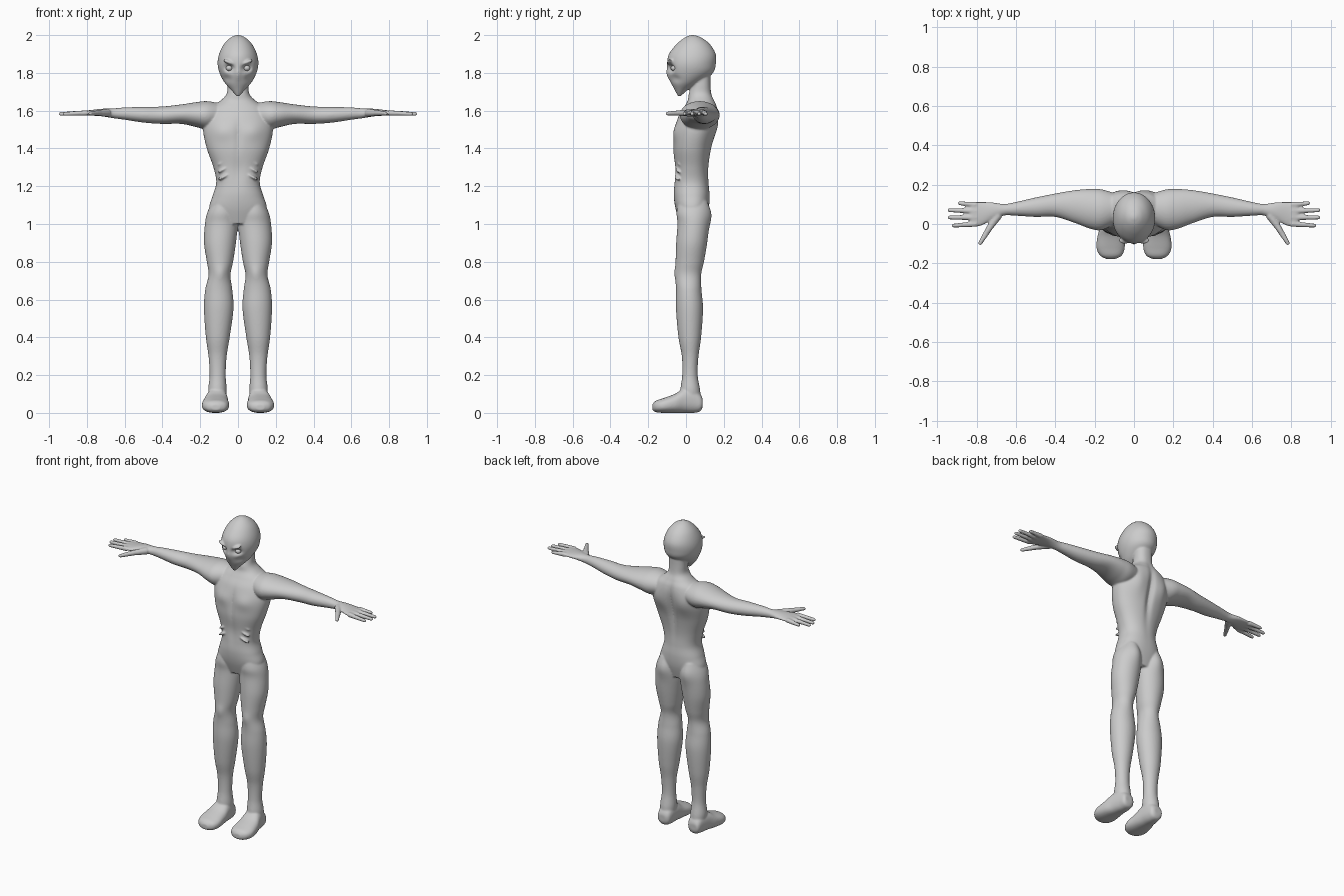
import bpy, bmesh, math
from mathutils import Vector, Matrix

cube = bpy.data.objects.get("Cube")
if cube:
    bpy.data.objects.remove(cube)


def make_material(name, colour):
    mat = bpy.data.materials.new(name)
    mat.use_nodes = True
    mat.diffuse_color = colour
    mat.node_tree.nodes["Principled BSDF"].inputs["Base Color"].default_value = colour
    return mat


def spline(rows, steps):
    """Pass a smooth curve through the rows of a section list."""
    out = []
    for i in range(len(rows) - 1):
        quad = [rows[max(i - 1, 0)], rows[i], rows[i + 1], rows[min(i + 2, len(rows) - 1)]]
        for k in range(steps):
            t = k / steps
            out.append([b + t * (c - a) / 2 + t * t * (a - 2.5 * b + 2 * c - d / 2)
                        + t ** 3 * (1.5 * (b - c) + (d - a) / 2)
                        for a, b, c, d in zip(*quad)])
    return out + [list(rows[-1])]


def loft(bm, axis, rows, side=1, power=1.0, segments=48, steps=8):
    """Skin rounded sections (position, low u, high u, low v, high v) along an axis."""
    def rounded(value):
        return math.copysign(abs(value) ** power, value)

    rings = []
    for pos, u0, u1, v0, v1 in spline(rows, steps):
        ring = []
        for k in range(segments):
            a = math.tau * k / segments
            u = (u0 + u1) / 2 + (u1 - u0) / 2 * rounded(math.cos(a))
            v = (v0 + v1) / 2 + (v1 - v0) / 2 * rounded(math.sin(a))
            p = {"x": (pos, u, v), "y": (u, pos, v), "z": (u, v, pos)}[axis]
            ring.append(bm.verts.new((p[0] * side, p[1], p[2])))
        rings.append(ring)
    for low, high in zip(rings, rings[1:]):
        for k in range(segments):
            n = (k + 1) % segments
            bm.faces.new((low[k], low[n], high[n], high[k]))
    bm.faces.new(rings[0])
    bm.faces.new(rings[-1])
    return [v for ring in rings for v in ring]


def sculpt(verts, centre, size, push):
    """Push the surface softly around a point, the same on both sides."""
    for v in verts:
        d = [(abs(v.co.x) - centre[0]) / size[0], (v.co.y - centre[1]) / size[1],
             (v.co.z - centre[2]) / size[2]]
        v.co.y += push * math.exp(-sum(q * q for q in d))


def ellipsoid(bm, centre, size, tilt=0):
    matrix = (Matrix.Translation(centre) @ Matrix.Rotation(tilt, 4, "Y")
              @ Matrix.Diagonal((*size, 1)))
    bmesh.ops.create_uvsphere(bm, u_segments=24, v_segments=16, radius=1, matrix=matrix)


def digit(bm, start, end, r0, r1):
    """Tapered finger with a round tip."""
    a, b = Vector(start), Vector(end)
    turn = (b - a).to_track_quat("Z", "Y").to_matrix().to_4x4()
    bmesh.ops.create_cone(bm, cap_ends=True, segments=16, radius1=r0, radius2=r1,
                          depth=(b - a).length, matrix=Matrix.Translation((a + b) / 2) @ turn)
    ellipsoid(bm, b, (r1, r1, r1))


def finish(bm, name, mat):
    bmesh.ops.recalc_face_normals(bm, faces=bm.faces)
    mesh = bpy.data.meshes.new(name)
    bm.to_mesh(mesh)
    bm.free()
    mesh.materials.append(mat)
    for p in mesh.polygons:
        p.use_smooth = True
    obj = bpy.data.objects.new(name, mesh)
    bpy.context.collection.objects.link(obj)
    return obj


skin = make_material("pale grey skin", (0.6, 0.6, 0.6, 1))
bm = bmesh.new()

# Torso and neck: height, half width, front, back
torso_rows = [(1, .12, -.03, .1), (1.08, .152, -.055, .12), (1.15, .134, -.065, .125),
              (1.22, .115, -.063, .12), (1.3, .13, -.06, .12), (1.4, .165, -.068, .135),
              (1.5, .185, -.058, .16), (1.57, .17, -.04, .17), (1.62, .14, -.01, .165),
              (1.655, .09, .01, .15), (1.69, .06, .015, .135), (1.74, .055, .03, .13),
              (1.8, .055, .03, .13)]
torso = loft(bm, "z", [(z, -w, w, f, b) for z, w, f, b in torso_rows], power=.9, segments=96)
sculpt(torso, (0, .17, 1.45), (.02, .06, .16), -.02)     # spine groove
sculpt(torso, (.09, .15, 1.52), (.05, .06, .07), .012)   # shoulder blades
sculpt(torso, (.08, -.06, 1.49), (.06, .06, .045), -.012)  # chest
sculpt(torso, (0, -.06, 1.45), (.015, .06, .1), .007)    # breastbone
sculpt(torso, (0, -.06, 1.27), (.03, .05, .07), .006)    # belly hollow

# Head: height, half width, front, back
head_rows = [(1.675, .006, -.042, -.028), (1.71, .037, -.06, .01), (1.75, .072, -.08, .08),
             (1.8, .098, -.097, .143), (1.85, .108, -.1, .158), (1.9, .1, -.09, .157),
             (1.95, .076, -.052, .128), (1.985, .042, -.01, .085), (2, .01, .025, .045)]
head = loft(bm, "z", [(z, -w, w, f, b) for z, w, f, b in head_rows], segments=96)
sculpt(head, (.046, -.09, 1.825), (.024, .05, .018), .03)   # eye sockets
sculpt(head, (0, -.1, 1.79), (.014, .05, .035), -.008)      # nose ridge
sculpt(head, (.06, -.06, 1.77), (.025, .05, .02), .012)     # cheek hollows

# Limb sections: position, then low and high bounds across it
leg_rows = [(1.12, .03, .135, -.04, .11), (1.06, .008, .163, -.05, .122),
            (1, .001, .175, -.045, .122), (.9, .011, .18, -.052, .112),
            (.8, .026, .165, -.055, .095), (.73, .04, .156, -.056, .08),
            (.65, .03, .174, -.053, .082), (.55, .024, .18, -.053, .09),
            (.4, .044, .17, -.04, .08), (.3, .06, .156, -.022, .066),
            (.2, .065, .15, -.02, .062), (.12, .06, .158, -.03, .075),
            (.05, .065, .15, -.03, .08)]
foot_rows = [(.088, .085, .14, .03, .075), (.075, .068, .15, .008, .1), (.04, .06, .158, 0, .13),
             (-.01, .055, .17, 0, .13), (-.06, .05, .185, 0, .1), (-.12, .047, .191, 0, .078),
             (-.16, .062, .173, .004, .064), (-.178, .095, .14, .015, .045)]
arm_rows = [(.08, .01, .15, 1.52, 1.635), (.16, -.03, .175, 1.5, 1.65),
            (.22, -.025, .178, 1.513, 1.645), (.3, .005, .172, 1.53, 1.633),
            (.4, .036, .155, 1.53, 1.622), (.5, .036, .135, 1.537, 1.62),
            (.6, .042, .112, 1.552, 1.617), (.66, .043, .102, 1.56, 1.612),
            (.72, .02, .11, 1.57, 1.61), (.78, -.01, .113, 1.574, 1.603),
            (.82, -.012, .11, 1.576, 1.6), (.835, 0, .1, 1.58, 1.595)]
# Fingers: depth at the knuckle, depth at the tip, reach
fingers = [(.098, .105, .885), (.066, .07, .938), (.033, .033, .938), (0, -.008, .918)]

for side in (1, -1):
    leg = loft(bm, "z", leg_rows, side)
    sculpt(leg, (.09, -.06, .74), (.03, .04, .035), -.006)   # kneecap
    sculpt(leg, (.08, .12, 1.05), (.05, .06, .06), .012)     # buttock
    loft(bm, "y", foot_rows, side, power=.85)
    loft(bm, "x", arm_rows, side)
    for y0, y1, reach in fingers:
        digit(bm, (.8 * side, y0, 1.588), (reach * side, y1, 1.583), .0145, .0105)
    digit(bm, (.69 * side, .045, 1.588), (.735 * side, -.02, 1.588), .022, .016)
    digit(bm, (.735 * side, -.02, 1.588), (.782 * side, -.098, 1.585), .0165, .0105)
    # Slanted brow, ear-side face edge and ribs
    ellipsoid(bm, (.047 * side, -.083, 1.856), (.034, .018, .01), -.4 * side)
    for i in range(3):
        ellipsoid(bm, (.075 * side, -.043 + .006 * i, 1.25 + .04 * i), (.038, .018, .008), .5 * side)

# One continuous skin
body = finish(bm, "body", skin)
remesh = body.modifiers.new("Fuse", "REMESH")
remesh.mode = "VOXEL"
remesh.voxel_size = .0052
remesh.use_smooth_shade = True
smooth = body.modifiers.new("Soften", "SMOOTH")
smooth.factor = .5
smooth.iterations = 6

# Eyeballs
bm = bmesh.new()
for side in (1, -1):
    ellipsoid(bm, (.046 * side, -.064, 1.825), (.018, .017, .015))
finish(bm, "eyes", skin)
